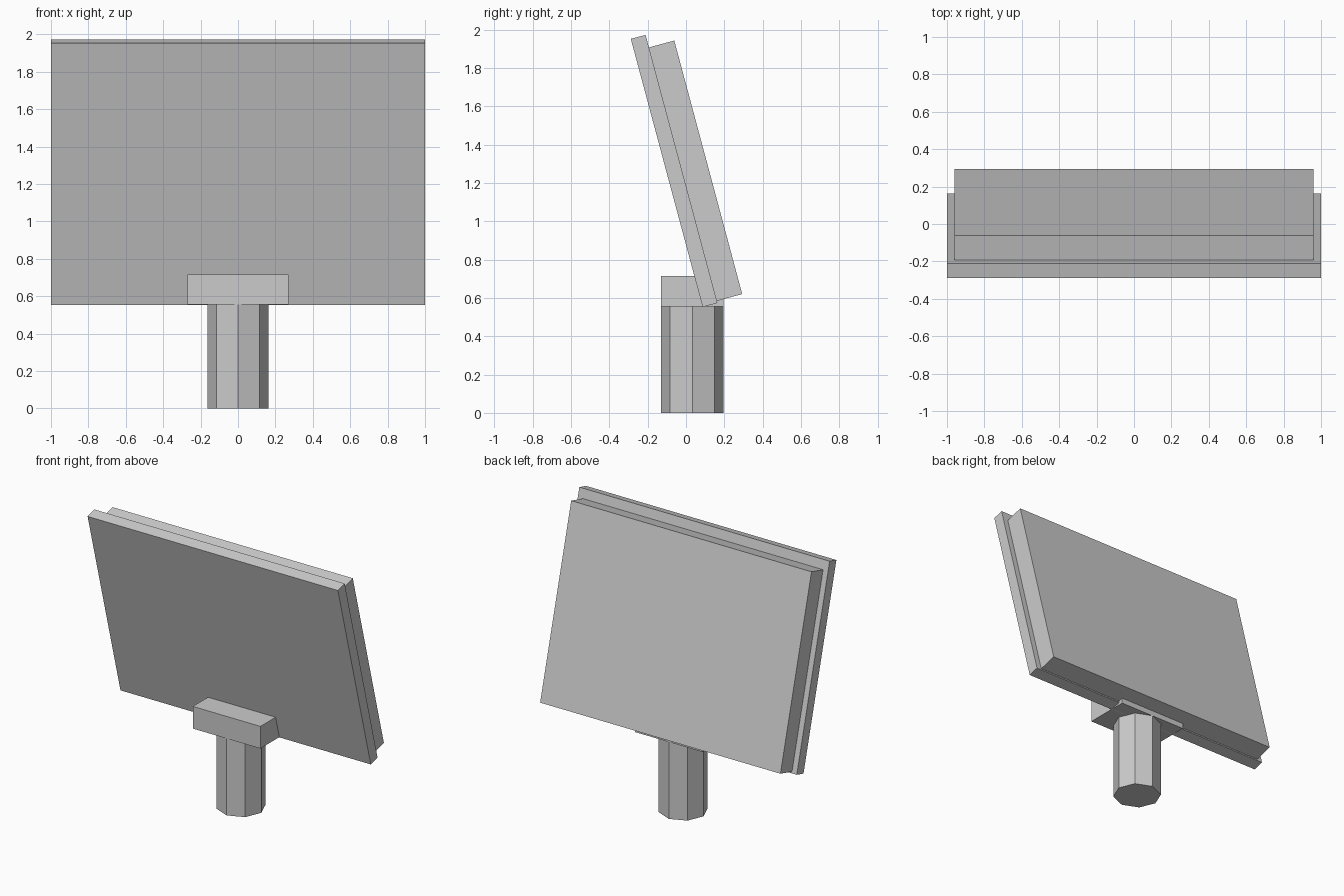
import bpy
import math

if "Cube" in bpy.data.objects:
    bpy.data.objects.remove(bpy.data.objects["Cube"])

TILT = math.radians(15)

grey = bpy.data.materials.new("light grey")
grey.diffuse_color = (0.6, 0.6, 0.6, 1)
grey.use_nodes = True
grey.node_tree.nodes["Principled BSDF"].inputs["Base Color"].default_value = grey.diffuse_color


def finish(name):
    ob = bpy.context.object
    ob.name = name
    ob.data.materials.append(grey)
    return ob


def box(name, centre, size, tilt=0.0):
    bpy.ops.mesh.primitive_cube_add(size=1, location=centre, rotation=(tilt, 0, 0))
    bpy.context.object.scale = size
    return finish(name)


# Tilted screen: wide thin front panel and a thicker, slightly smaller backing
box("front_panel", (0, -0.062, 1.263), (2.0, 0.08, 1.449), TILT)
box("back_housing", (0, 0.05, 1.264), (1.92, 0.137, 1.37), TILT)

# Clamp block holding the lower edge of the screen
box("clamp_block", (0, 0.033, 0.635), (0.54, 0.326, 0.16))

# Eight-sided post with a corner facing the front
bpy.ops.mesh.primitive_cylinder_add(vertices=8, radius=0.163, depth=0.556,
                                    location=(0, 0.033, 0.278))
finish("post")
